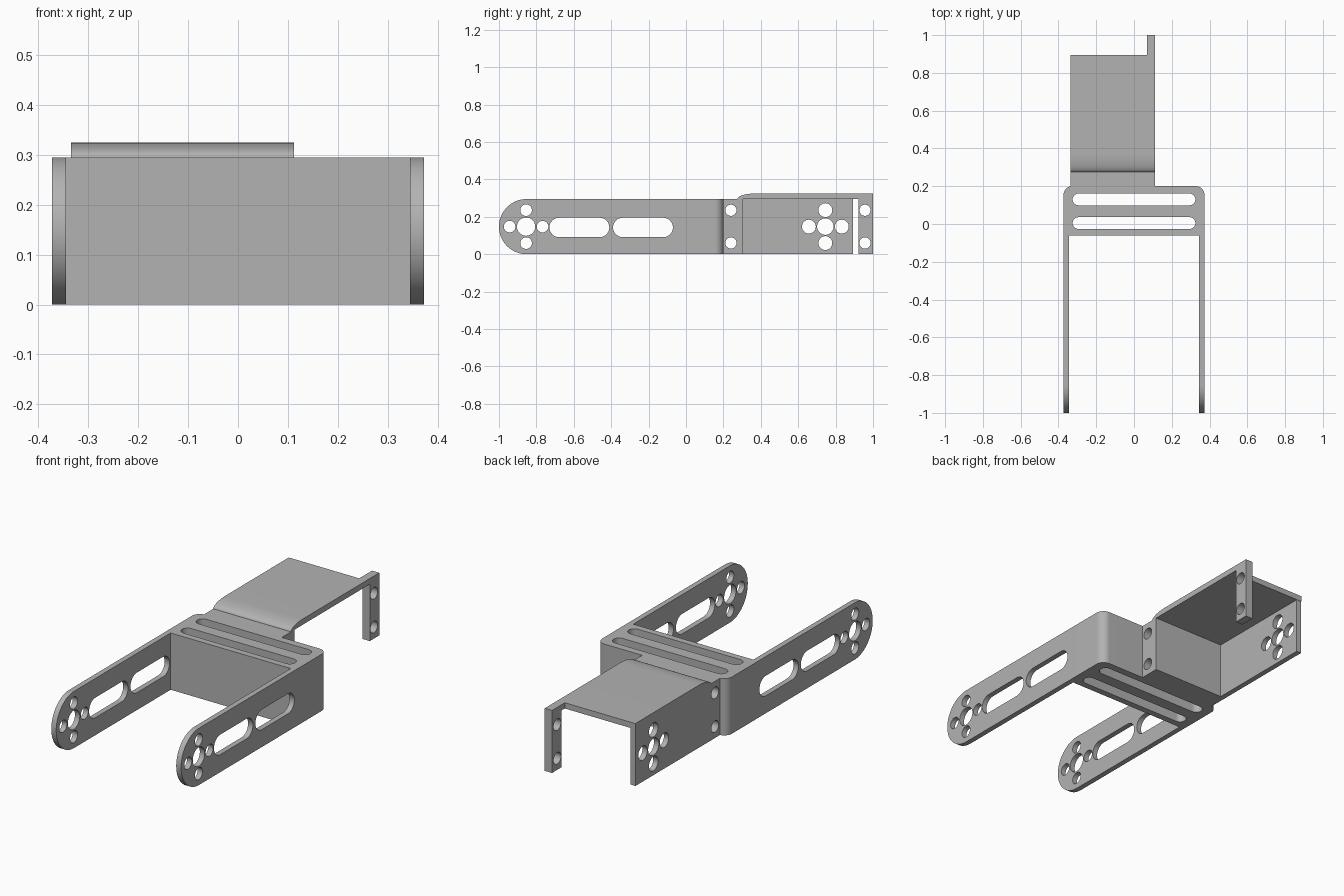
import bpy, bmesh
from math import pi, cos, sin, radians
from mathutils import Matrix

cube = bpy.data.objects.get("Cube")
if cube:
    bpy.data.objects.remove(cube, do_unlink=True)

# Single grey metal
GREY = (0.45, 0.45, 0.45, 1)
metal = bpy.data.materials.new("grey metal")
metal.use_nodes = True
metal.diffuse_color = GREY
metal.node_tree.nodes["Principled BSDF"].inputs["Base Color"].default_value = GREY


def arc(u, v, r, start, end, n=16):
    steps = [radians(start + (end - start) * i / n) for i in range(n + 1)]
    return [(u + r * cos(a), v + r * sin(a)) for a in steps]


def circle(u, v, r):
    return arc(u, v, r, 0, 360, 32)[:-1]


def slot(u0, u1, v, r):
    return arc(u1 - r, v, r, -90, 90) + arc(u0 + r, v, r, 90, 270)


def rect(u0, u1, v0, v1):
    return [(u0, v0), (u1, v0), (u1, v1), (u0, v1)]


def cross(u, v, r_mid, r_out, gap):
    """One middle hole with four holes around it."""
    ring = [circle(u + gap * cos(k * pi / 2), v + gap * sin(k * pi / 2), r_out) for k in range(4)]
    return [circle(u, v, r_mid)] + ring


def plate(name, loops, low, high, axis):
    """Extrude an outline with holes along x (drawn in y, z) or along z (drawn in x, y)."""
    curve = bpy.data.curves.new(name, "CURVE")
    curve.dimensions = "2D"
    curve.fill_mode = "BOTH"
    curve.extrude = (high - low) / 2
    for loop in loops:
        spline = curve.splines.new("POLY")
        spline.points.add(len(loop) - 1)
        for point, (u, v) in zip(spline.points, loop):
            point.co = (u, v, 0, 1)
        spline.use_cyclic_u = True
    temp = bpy.data.objects.new(name + "_outline", curve)
    bpy.context.collection.objects.link(temp)
    bpy.context.view_layer.update()
    graph = bpy.context.evaluated_depsgraph_get()
    mesh = bpy.data.meshes.new_from_object(temp.evaluated_get(graph))
    bpy.data.objects.remove(temp, do_unlink=True)

    mid = (low + high) / 2
    if axis == "x":
        turn = Matrix(((0, 0, 1, mid), (1, 0, 0, 0), (0, 1, 0, 0), (0, 0, 0, 1)))
    else:
        turn = Matrix.Translation((0, 0, mid))
    bm = bmesh.new()
    bm.from_mesh(mesh)
    bm.transform(turn)
    bmesh.ops.remove_doubles(bm, verts=bm.verts, dist=1e-5)
    bmesh.ops.recalc_face_normals(bm, faces=bm.faces)
    bm.to_mesh(mesh)
    bm.free()
    mesh.materials.clear()
    mesh.materials.append(metal)
    obj = bpy.data.objects.new(name, mesh)
    bpy.context.collection.objects.link(obj)
    bpy.ops.object.select_all(action="DESELECT")
    obj.select_set(True)
    bpy.context.view_layer.objects.active = obj
    bpy.ops.object.shade_smooth_by_angle(angle=radians(30))
    return obj


H = 0.295              # height of the main frame
MID = H / 2
W = 0.373              # half width of the fork
T = 0.028              # sheet thickness
X0, X1 = -0.335, 0.112  # sides of the rear bracket
BACK = 0.2             # rear face of the fork body
CORNER = 0.045

# Fork arms with round front ends
arm_outline = arc(-1 + MID, MID, MID, 90, 270, 32) + [(-0.06, 0), (-0.06, H)]
arm_holes = cross(-0.855, MID, 0.049, 0.031, 0.088)
arm_holes += [slot(-0.73, -0.41, 0.143, 0.052), slot(-0.39, -0.07, 0.143, 0.052)]
for name, a, b in (("left_arm", W - T, W), ("right_arm", -W, T - W)):
    plate(name, [arm_outline] + arm_holes, a, b, "x")

# Fork body with rounded rear corners and two long slots
body = [(-W, -0.06), (W, -0.06)]
body += arc(W - CORNER, BACK - CORNER, CORNER, 0, 90)
body += arc(CORNER - W, BACK - CORNER, CORNER, 90, 180)
plate("fork_body", [body, slot(-0.325, 0.325, 0.13, 0.031), slot(-0.325, 0.325, 0.005, 0.031)],
      0, H, "z")

# Rear block with two cross-drilled holes
plate("rear_block", [rect(BACK - 0.005, 0.305, 0, H), circle(0.24, 0.06, 0.03),
                     circle(0.24, 0.235, 0.03)], X0, X1, "x")

# Bracket side wall with hole pattern
plate("bracket_wall", [rect(0.305, 0.893, 0, H)] + cross(0.745, MID, 0.044, 0.037, 0.088),
      X0, X0 + T, "x")

# Raised bracket top with a curved step
step = [(0.275, H), (0.895, H), (0.895, 0.325), (0.375, 0.325)]
step += [(0.375 - 0.1 * sin(a), H + 0.03 * cos(a)) for a in [i * pi / 20 for i in range(1, 10)]]
plate("bracket_top", [step], X0, X1, "x")

# Hanging tab at the rear corner
tab = [(0.895, H), (0.922, H), (0.922, 0), (1, 0), (1, 0.325), (0.895, 0.325)]
plate("rear_tab", [tab, circle(0.957, 0.06, 0.03), circle(0.957, 0.235, 0.03)],
      X1 - 0.042, X1, "x")
